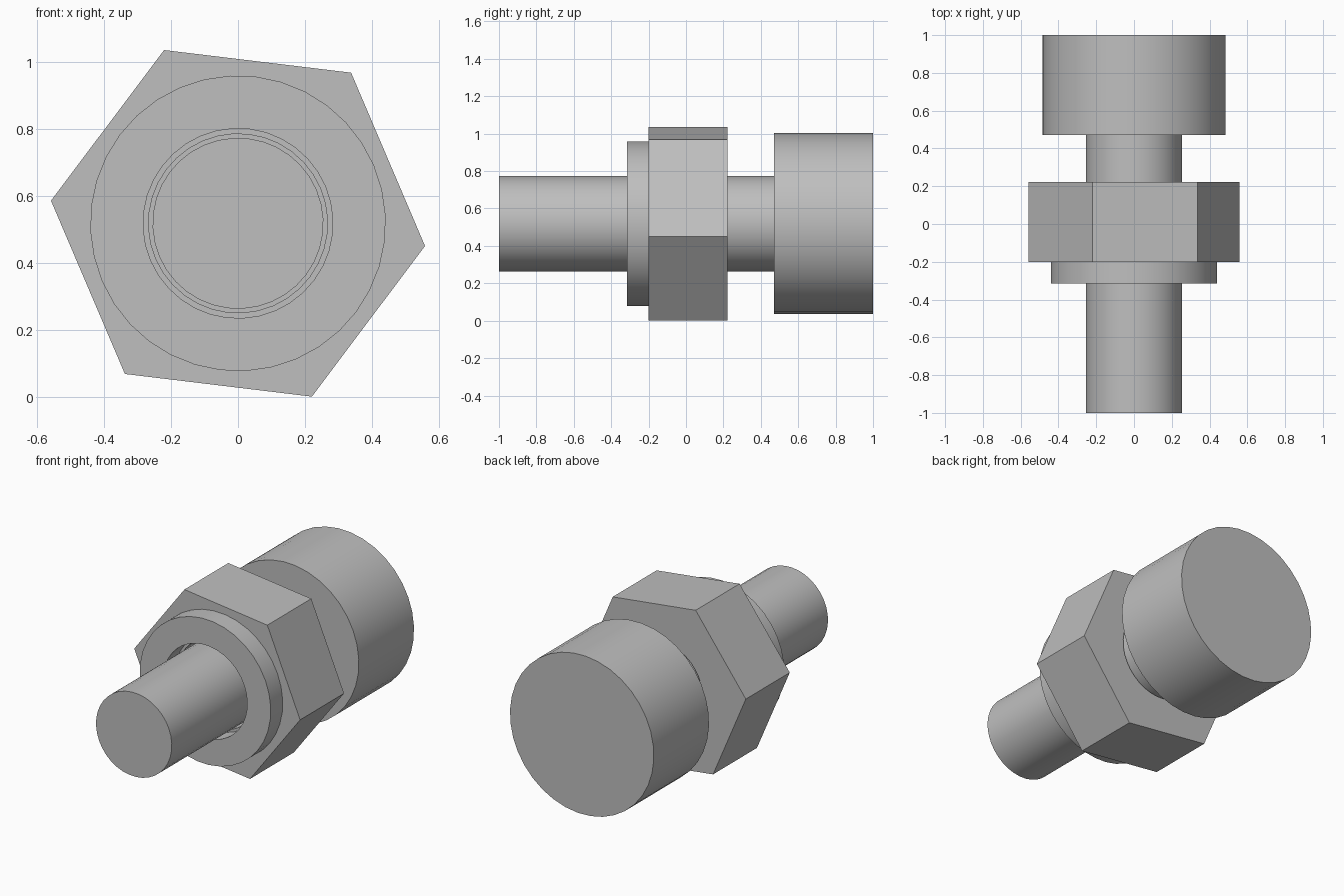
import bpy
import bmesh
from math import cos, sin, pi, radians

cube = bpy.data.objects.get("Cube")
if cube:
    bpy.data.objects.remove(cube, do_unlink=True)

AXIS_Z = 0.519
SEGMENTS = 36
TURN = radians(-6.9)   # rotation of the hexagon about the long axis

steel = bpy.data.materials.new("grey steel")
steel.use_nodes = True
steel.diffuse_color = (0.52, 0.52, 0.52, 1)
steel.node_tree.nodes["Principled BSDF"].inputs["Base Color"].default_value = (0.52, 0.52, 0.52, 1)


def round_outline(radius, angle):
    return radius


def hex_outline(radius, angle):
    return radius * cos(pi / 6) / cos(angle % (pi / 3) - pi / 6)


def lathe(name, profile, closed):
    """Sweep (radius, y, outline) points about the y axis; open profiles get end caps."""
    bm = bmesh.new()
    rings = []
    for radius, y, outline in profile:
        ring = []
        for i in range(SEGMENTS):
            a = 2 * pi * i / SEGMENTS
            r = outline(radius, a)
            ring.append(bm.verts.new((r * cos(a + TURN), y, r * sin(a + TURN))))
        rings.append(ring)
    pairs = list(zip(rings, rings[1:]))
    if closed:
        pairs.append((rings[-1], rings[0]))
    else:
        bm.faces.new(rings[0])
        bm.faces.new(rings[-1])
    for a, b in pairs:
        for i in range(SEGMENTS):
            j = (i + 1) % SEGMENTS
            bm.faces.new((a[i], a[j], b[j], b[i]))
    bmesh.ops.recalc_face_normals(bm, faces=bm.faces)
    mesh = bpy.data.meshes.new(name)
    bm.to_mesh(mesh)
    bm.free()
    mesh.materials.append(steel)
    obj = bpy.data.objects.new(name, mesh)
    obj.location.z = AXIS_Z
    bpy.context.collection.objects.link(obj)
    bpy.ops.object.select_all(action='DESELECT')
    obj.select_set(True)
    bpy.context.view_layer.objects.active = obj
    bpy.ops.object.shade_smooth_by_angle(angle=radians(30))
    return obj


def collar(name, outer, inner, y0, y1, outline):
    """A plate with a round hole."""
    return lathe(name, [(outer, y0, outline), (outer, y1, outline),
                        (inner, y1, round_outline), (inner, y0, round_outline)], True)


# Bolt: plain shank with a cylindrical head
SHANK, HEAD = 0.255, 0.484
lathe("bolt", [(SHANK, -1, round_outline), (SHANK, 0.47, round_outline),
               (HEAD, 0.47, round_outline), (HEAD, 1, round_outline)], False)

# Hexagonal nut and the washer in front of it, both loose on the shank
collar("hex_nut", 0.562, 0.267, -0.2, 0.222, hex_outline)
collar("washer", 0.441, 0.283, -0.315, -0.2, round_outline)
